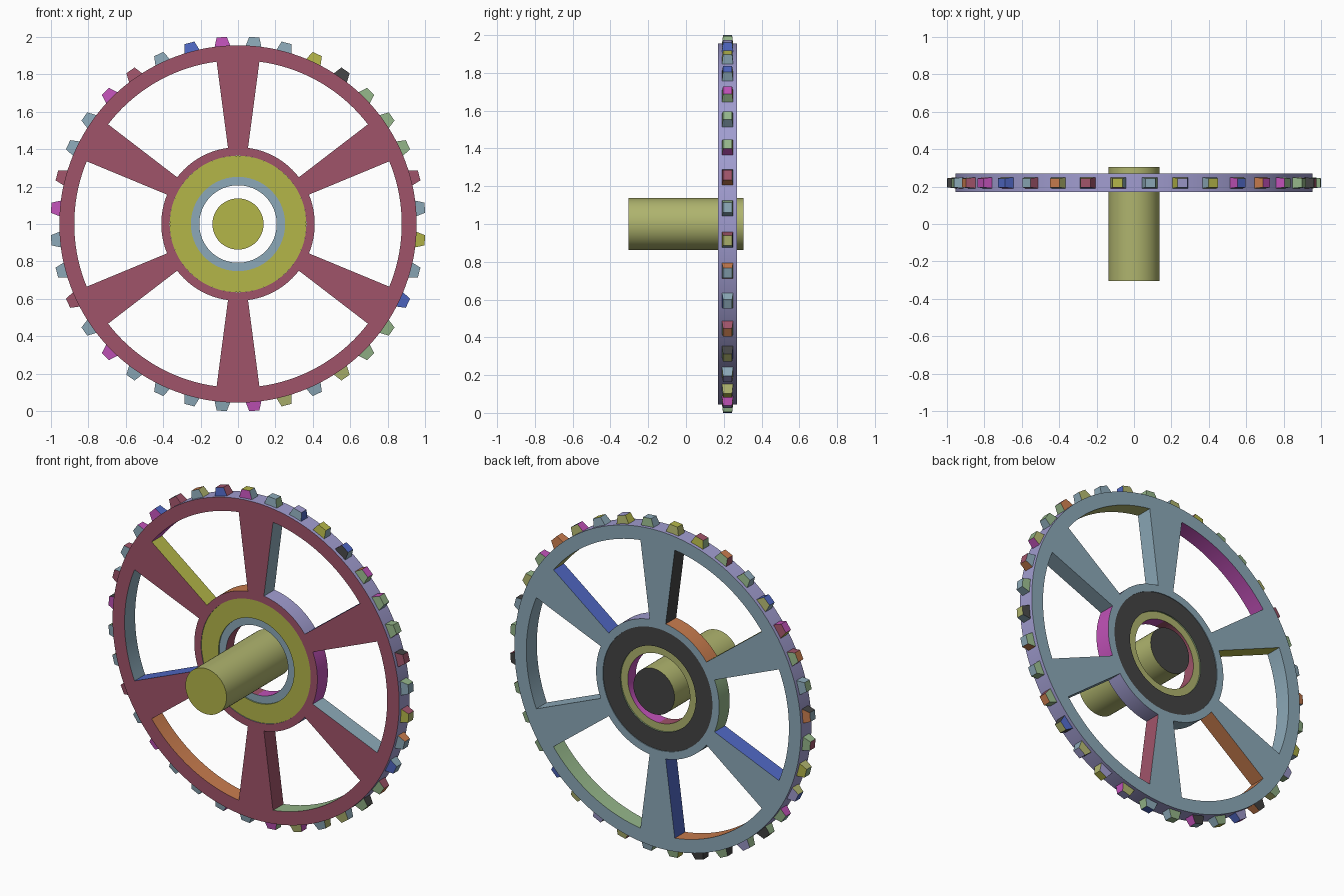
import bpy
import bmesh
import random
from math import sin, cos, radians, pi

random.seed(4)
if "Cube" in bpy.data.objects:
    bpy.data.objects.remove(bpy.data.objects["Cube"], do_unlink=True)

# Palette: letter -> (name, sRGB hex)
PALETTE = {
    "r": ("rose red", "A0546A"), "y": ("mustard", "B4B649"),
    "s": ("slate blue", "8CA9B8"), "l": ("lavender", "A19DD0"),
    "b": ("royal blue", "5068C4"), "m": ("magenta", "C152B8"),
    "o": ("burnt orange", "C87C4E"), "g": ("sage green", "94B589"),
    "k": ("charcoal", "444444"), "v": ("olive", "AFB46E"),
}
LETTERS = "".join(PALETTE)


def linear(c):
    return c / 12.92 if c <= 0.04045 else ((c + 0.055) / 1.055) ** 2.4


MATS = []
for label, code in PALETTE.values():
    rgb = [linear(int(code[i:i + 2], 16) / 255) for i in (0, 2, 4)]
    mat = bpy.data.materials.new(label)
    mat.use_nodes = True
    mat.diffuse_color = (*rgb, 1)
    mat.node_tree.nodes["Principled BSDF"].inputs["Base Color"].default_value = (*rgb, 1)
    MATS.append(mat)

AXLE_Z = 1.0
WHEEL_Y = 0.22


def polar(angle, r, y):
    return (r * cos(radians(angle)), y, AXLE_Z + r * sin(radians(angle)))


def quad(bm, corners, letter):
    face = bm.faces.new([bm.verts.new(c) for c in corners])
    face.material_index = LETTERS.index(letter)


def cap(bm, a, b, r0, r1, y, letter):
    quad(bm, [polar(a, r0, y), polar(b, r0, y), polar(b, r1, y), polar(a, r1, y)], letter)


def arc_wall(bm, a, b, r, y0, y1, letter):
    quad(bm, [polar(a, r, y0), polar(b, r, y0), polar(b, r, y1), polar(a, r, y1)], letter)


def radial_wall(bm, a, r0, r1, y0, y1, letter):
    quad(bm, [polar(a, r0, y0), polar(a, r1, y0), polar(a, r1, y1), polar(a, r0, y1)], letter)


def finish(name, bm, smooth=True):
    bmesh.ops.remove_doubles(bm, verts=bm.verts, dist=0.0001)
    bmesh.ops.recalc_face_normals(bm, faces=bm.faces)
    mesh = bpy.data.meshes.new(name)
    bm.to_mesh(mesh)
    bm.free()
    for mat in MATS:
        mesh.materials.append(mat)
    obj = bpy.data.objects.new(name, mesh)
    bpy.context.collection.objects.link(obj)
    if smooth:
        smooth_sharp(obj)
    return obj


def smooth_sharp(obj):
    bpy.ops.object.select_all(action="DESELECT")
    obj.select_set(True)
    bpy.context.view_layer.objects.active = obj
    bpy.ops.object.shade_smooth_by_angle(angle=radians(30))


# Spoked wheel: polar grid with six open windows
STEP = 2.5
HALF_OPEN = 22.5
R_HUB, R_WIN_IN, R_WIN_OUT, R_RIM = 0.365, 0.41, 0.875, 0.955
Y0, Y1 = WHEEL_Y - 0.05, WHEEL_Y + 0.05
# Wall colours of each window: inner arc, outer arc, first side, last side
WINDOWS = ["msss", "lvbs", "omky", "gsyb", "soob", "lgrs"]

bm = bmesh.new()
for i in range(int(360 / STEP)):
    a, b = i * STEP, (i + 1) * STEP
    mid = (a + b) / 2
    is_open = abs((mid + 30) % 60 - 30) < HALF_OPEN
    inner, outer, first, last = WINDOWS[round(mid / 60) % 6]
    bands = [(R_HUB, R_WIN_IN), (R_WIN_OUT, R_RIM)]
    if is_open:
        arc_wall(bm, a, b, R_WIN_IN, Y0, Y1, inner)
        arc_wall(bm, a, b, R_WIN_OUT, Y0, Y1, outer)
    else:
        bands.append((R_WIN_IN, R_WIN_OUT))
    for r0, r1 in bands:
        cap(bm, a, b, r0, r1, Y0, "r")
        cap(bm, a, b, r0, r1, Y1, "s")
    arc_wall(bm, a, b, R_RIM, Y0, Y1, "l")
    arc_wall(bm, a, b, R_HUB, Y0, Y1, "s")
for k, (inner, outer, first, last) in enumerate(WINDOWS):
    radial_wall(bm, 60 * k - HALF_OPEN, R_WIN_IN, R_WIN_OUT, Y0, Y1, first)
    radial_wall(bm, 60 * k + HALF_OPEN, R_WIN_IN, R_WIN_OUT, Y0, Y1, last)
finish("spoked_wheel", bm)


# Hub rings, each set back slightly from the one around it
def ring(name, r0, r1, inset, front, back, bore_right, bore_left):
    bm = bmesh.new()
    y0, y1 = Y0 + inset, Y1 - inset
    for i in range(72):
        a, b = i * 5, i * 5 + 5
        cap(bm, a, b, r0, r1, y0, front)
        cap(bm, a, b, r0, r1, y1, back)
        arc_wall(bm, a, b, r0, y0, y1, bore_left if cos(radians(a + 2.5)) > 0 else bore_right)
        arc_wall(bm, a, b, r1, y0, y1, front)
    finish(name, bm)


ring("outer_hub_ring", 0.252, R_HUB, 0.004, "y", "k", "g", "g")
ring("inner_hub_ring", 0.207, 0.252, 0.012, "s", "v", "r", "m")

# Teeth: tapered blocks around the rim, clockwise from the top
FRONTS = "ssykgggrsysbggvsvmssssmsrssmrssmrsbm"
TIPS = "slybmggrsvssovlylb" + "gsymvsbgr" + "sgombsory"
bm = bmesh.new()
for i, (front, tip) in enumerate(zip(FRONTS, TIPS)):
    t = radians(85 - 10 * i)

    def corner(side, depth, top):
        r = 1.002 if top else 0.95
        w = side * (0.027 if top else 0.043)
        y = WHEEL_Y + depth * (0.024 if top else 0.03)
        return (r * cos(t) + w * sin(t), y, AXLE_Z + r * sin(t) - w * cos(t))

    loop = [(-1, -1), (1, -1), (1, 1), (-1, 1)]
    quad(bm, [corner(*c, True) for c in loop], tip)
    quad(bm, [corner(*c, False) for c in loop], tip)
    for j in range(4):
        p, q = loop[j], loop[(j + 1) % 4]
        letter = front if j == 0 else random.choice("sssggvvymlrbok")
        quad(bm, [corner(*p, False), corner(*q, False),
                  corner(*q, True), corner(*p, True)], letter)
finish("rim_teeth", bm, smooth=False)

# Axle shaft through the hub
bpy.ops.mesh.primitive_cylinder_add(vertices=48, radius=0.137, depth=0.61,
                                    location=(0, 0, AXLE_Z), rotation=(pi / 2, 0, 0))
shaft = bpy.context.object
shaft.name = "axle_shaft"
for mat in MATS:
    shaft.data.materials.append(mat)
for face in shaft.data.polygons:
    n = face.normal.z
    face.material_index = LETTERS.index("y" if n > 0.5 else "k" if n < -0.5 else "v")
smooth_sharp(shaft)
